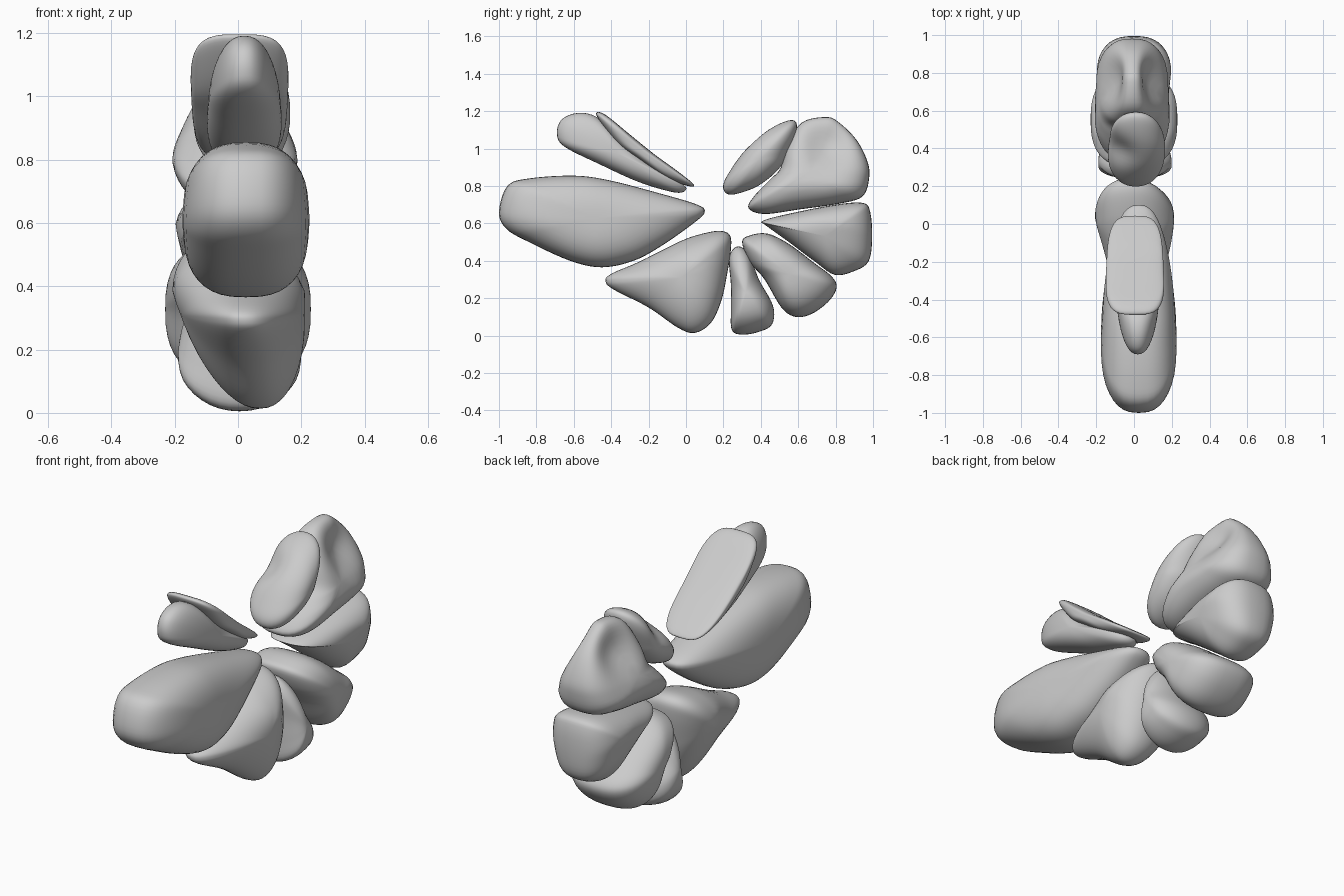
import bpy
import bmesh
import math
from mathutils import Vector

# Remove the default cube only
default_cube = bpy.data.objects.get("Cube")
if default_cube:
    bpy.data.objects.remove(default_cube, do_unlink=True)

# One stone-grey material shared by every pebble
stone = bpy.data.materials.new("stone grey")
stone.use_nodes = True
grey = (0.6, 0.6, 0.6, 1.0)
stone.diffuse_color = grey
stone.node_tree.nodes["Principled BSDF"].inputs["Base Color"].default_value = grey

STEPS = 5      # outline samples between two profile points
LAYERS = 22    # outline layers across the width


def smooth_outline(points):
    """Closed Catmull-Rom curve through the side profile (y, z)."""
    pts = [Vector(p) for p in points]
    count = len(pts)
    curve = []
    for i in range(count):
        a, b, c, d = (pts[(i + k) % count] for k in (-1, 0, 1, 2))
        for s in range(STEPS):
            t = s / STEPS
            curve.append(0.5 * (2 * b + (c - a) * t
                                + (2 * a - 5 * b + 4 * c - d) * t ** 2
                                + (3 * b - a - 3 * c + d) * t ** 3))
    return curve


def pebble(name, points, middle, half_width, power=2.4, taper=(0, 0),
           lean=0, dents=()):
    """Rounded stone: a side profile that closes towards both flanks.
    taper changes the width along y and z, lean slides the stone sideways
    with height, dents are (centre, radius, push) hollows."""
    outline = smooth_outline(points)
    centre = sum(outline, Vector((0, 0))) / len(outline)
    taper = Vector(taper)

    def place(side, scale, p):
        offset = (p - centre) * scale
        flat = centre + offset
        width = min(1.12, max(0.3, 1 + taper.dot(offset)))
        x = middle + side * half_width * width + lean * offset.y
        co = Vector((x, flat.x, flat.y))
        for spot, radius, push in dents:
            fall = math.exp(-((co - Vector(spot)).length / radius) ** 2)
            co += Vector(push) * fall
        return co

    bm = bmesh.new()
    rings = []
    for k in range(1, LAYERS):
        angle = math.pi * (k / LAYERS - 0.5)
        side = math.copysign(abs(math.sin(angle)) ** (2 / power), angle)
        scale = math.cos(angle) ** (2 / power)
        rings.append([bm.verts.new(place(side, scale, p)) for p in outline])
    poles = [bm.verts.new(place(side, 0, centre)) for side in (-1, 1)]
    count = len(outline)
    for i in range(count):
        j = (i + 1) % count
        for low, high in zip(rings, rings[1:]):
            bm.faces.new((low[i], low[j], high[j], high[i]))
        bm.faces.new((poles[0], rings[0][j], rings[0][i]))
        bm.faces.new((poles[1], rings[-1][i], rings[-1][j]))
    bmesh.ops.recalc_face_normals(bm, faces=bm.faces)

    mesh = bpy.data.meshes.new(name)
    bm.to_mesh(mesh)
    bm.free()
    mesh.materials.append(stone)
    mesh.shade_smooth()
    obj = bpy.data.objects.new(name, mesh)
    bpy.context.collection.objects.link(obj)
    return obj


# Large front stone, blunt in front and pointed towards the middle
pebble("large_front_stone",
       [(-1, .66), (-.955, .8), (-.84, .84), (-.6, .855), (-.41, .83),
        (-.14, .76), (.06, .7), (.1, .66), (.04, .6), (-.13, .48),
        (-.28, .4), (-.45, .365), (-.62, .4), (-.84, .5), (-.96, .57)],
       .025, .193, power=2.6, taper=(-.35, -.35))

# Upper front pair: a rounded stone with a flat slab on it
pebble("upper_front_stone",
       [(-.69, 1.08), (-.665, 1.155), (-.58, 1.19), (-.48, 1.17),
        (-.36, 1.07), (-.2, .93), (-.03, .82), (0, .78), (-.06, .765),
        (-.25, .82), (-.46, .915), (-.65, 1.01)],
       .02, .115, power=2.3, taper=(.3, -.4))
pebble("upper_front_slab",
       [(-.48, 1.19), (-.43, 1.18), (-.3, 1.075), (-.17, .97), (-.06, .89),
        (.04, .81), (.01, .8), (-.11, .845), (-.25, .94), (-.36, 1.02),
        (-.45, 1.13)],
       .005, .152, power=3.5, taper=(-.2, .1))

# Lower front stone, keel at the bottom
pebble("lower_front_stone",
       [(-.43, .29), (-.4, .33), (-.25, .395), (-.04, .5), (.07, .54),
        (.18, .56), (.235, .535), (.24, .46), (.22, .33), (.19, .19),
        (.135, .07), (.05, .015), (-.04, .04), (-.2, .15), (-.385, .245)],
       .015, .193, power=2.2, taper=(.7, .9), lean=-.18)

# Small wedge at the bottom
pebble("bottom_wedge",
       [(.23, .4), (.25, .46), (.29, .475), (.34, .43), (.39, .3),
        (.465, .16), (.46, .06), (.39, .02), (.3, .005), (.245, .03),
        (.24, .14), (.24, .27)],
       .005, .19, power=2.1, taper=(0, -.9))

# Broad lower back stone
pebble("lower_back_stone",
       [(.3, .5), (.34, .535), (.435, .545), (.55, .49), (.69, .385),
        (.78, .315), (.805, .255), (.76, .18), (.67, .115), (.585, .1),
        (.51, .15), (.42, .3), (.34, .395)],
       0, .23, power=2.6)

# Middle back stone, widest near its top rear
pebble("middle_back_stone",
       [(.405, .61), (.5, .64), (.77, .695), (.94, .71), (.985, .66),
        (.995, .51), (.975, .395), (.9, .345), (.795, .325), (.69, .395),
        (.55, .5), (.425, .59)],
       0, .182, power=2.6, taper=(.4, 1.3))

# Upper back stone, wide base and narrow crest with a hollow on each flank
pebble("upper_back_stone",
       [(.335, .68), (.36, .74), (.445, .83), (.505, .895), (.54, 1.02),
        (.62, 1.14), (.75, 1.17), (.82, 1.14), (.91, 1.05), (.967, .94),
        (.98, .85), (.945, .745), (.82, .705), (.61, .675), (.42, .65)],
       -.01, .182, power=2.7, taper=(0, -1.5),
       dents=[((side * .15, .76, 1.03), .13, (side * -.07, 0, -.01))
              for side in (-1, 1)])

# Bean-shaped inner stone at the upper back
pebble("inner_back_stone",
       [(.2, .81), (.235, .88), (.315, .995), (.42, 1.09), (.53, 1.145),
        (.585, 1.145), (.588, 1.085), (.545, .98), (.495, .89),
        (.385, .8), (.26, .755), (.21, .765)],
       .01, .155, power=2.2,
       dents=[((-.1, .38, 1.03), .1, (.03, .02, -.03))])
